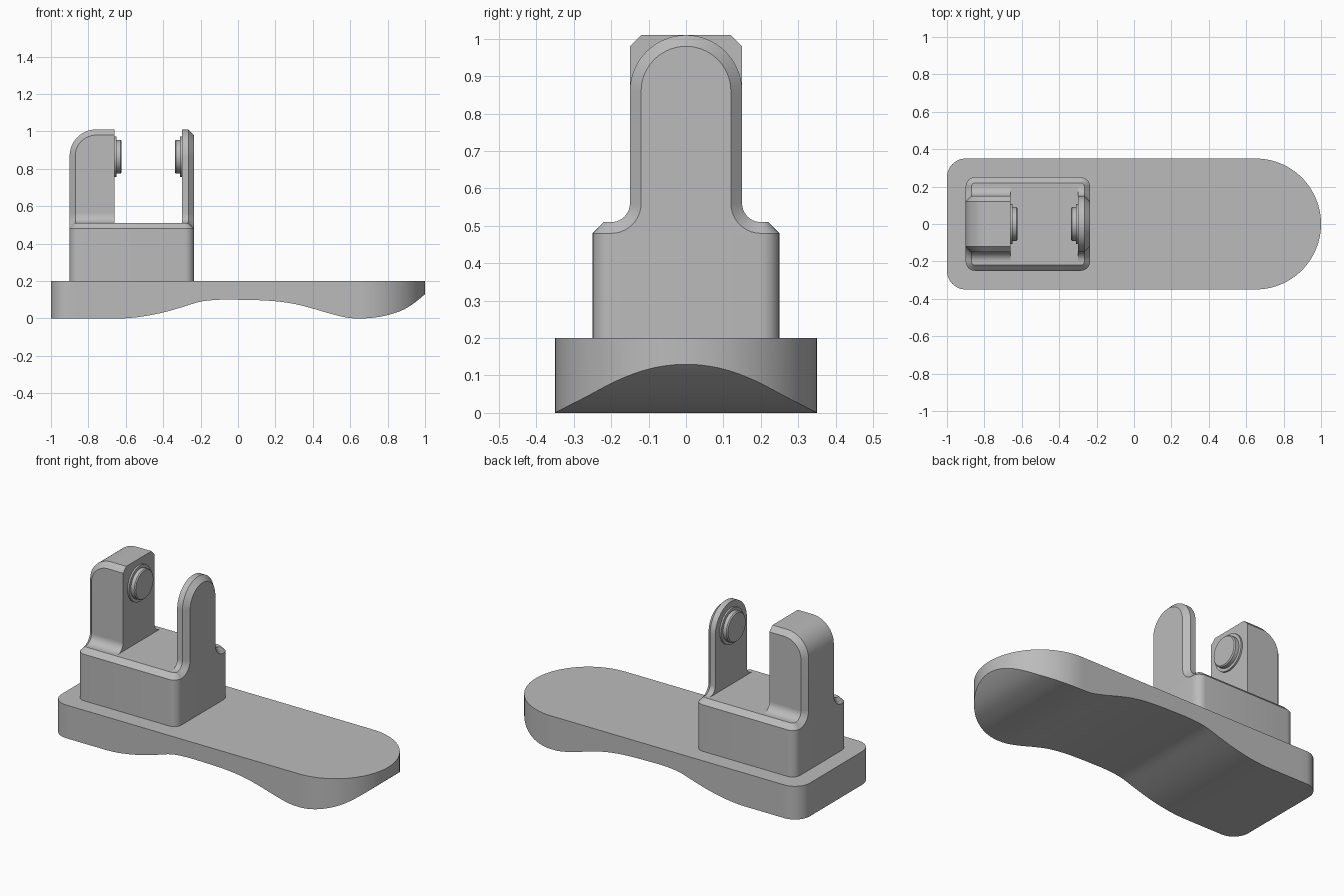
import bpy, bmesh
from math import sin, cos, pi

cube = bpy.data.objects.get("Cube")
if cube:
    bpy.data.objects.remove(cube, do_unlink=True)

grey = bpy.data.materials.new("neutral grey")
grey.use_nodes = True
colour = (0.5, 0.5, 0.5, 1)
grey.diffuse_color = colour
grey.node_tree.nodes["Principled BSDF"].inputs["Base Color"].default_value = colour


def loft(name, layers):
    """Bridge equal-length loops of points and cap both ends."""
    bm = bmesh.new()
    rings = [[bm.verts.new(p) for p in layer] for layer in layers]
    n = len(rings[0])
    for a, b in zip(rings, rings[1:]):
        for i in range(n):
            j = (i + 1) % n
            bm.faces.new((a[i], a[j], b[j], b[i]))
    bm.faces.new(rings[0])
    bm.faces.new(rings[-1])
    bmesh.ops.remove_doubles(bm, verts=bm.verts[:], dist=1e-5)
    bmesh.ops.recalc_face_normals(bm, faces=bm.faces[:])
    mesh = bpy.data.meshes.new(name)
    bm.to_mesh(mesh)
    bm.free()
    mesh.materials.append(grey)
    ob = bpy.data.objects.new(name, mesh)
    bpy.context.collection.objects.link(ob)
    bpy.ops.object.select_all(action='DESELECT')
    ob.select_set(True)
    bpy.context.view_layer.objects.active = ob
    bpy.ops.object.shade_smooth_by_angle()
    return ob


def arc(cx, cy, r, start, end, steps=10):
    """Points on an arc, angles in half turns."""
    angles = [pi * (start + (end - start) * i / steps) for i in range(steps + 1)]
    return [(cx + r * cos(a), cy + r * sin(a)) for a in angles]


# Base plate: flat top, wavy underside, rounded toe
WAVE = [0, 0, 0, 0, .001, .012, .032, .06, .09, .1, .1,
        .098, .092, .078, .053, .024, .002, .002, .018, .055, .13]


def underside(x):
    f = min(max((x + 1) * 10, 0), 19.9999)
    i = int(f)
    t = f - i
    p1, p2 = WAVE[i], WAVE[i + 1]
    p0 = WAVE[max(i - 1, 0)]
    p3 = WAVE[i + 2] if i < 19 else .235
    z = p1 + t / 2 * (p2 - p0 + t * (2 * p0 - 5 * p1 + 4 * p2 - p3
                                     + t * (3 * (p1 - p2) + p3 - p0)))
    return max(z, 0)


stations = arc(-.9, .25, .1, 1, .5)
stations += [(-.9 + 1.55 * i / 50, .35) for i in range(1, 50)]
stations += arc(.65, 0, .35, .5, 0, 32)
loft("base_plate", [[(x, -w, underside(x)), (x, w, underside(x)), (x, w, .2), (x, -w, .2)]
                    for x, w in stations])

# Bracket block: rounded corners and chamfered top rim
X0, X1, TOP, CH = -.9, -.235, .51, .03


def block_ring(o, z):
    r, pts = .05, []
    corners = [(X1 - r, .2, 0), (X0 + r, .2, .5), (X0 + r, -.2, 1), (X1 - r, -.2, 1.5)]
    for cx, cy, a in corners:
        pts += arc(cx, cy, r - o, a, a + .5, 6)
    return [(x, y, z) for x, y in pts]


loft("bracket_block", [block_ring(0, .19), block_ring(0, TOP - CH), block_ring(CH, TOP)])


# Upright outlines with flared feet; o insets the outer face
def upright_ring(x, o, round_top):
    side = arc(.2, .56, .05 + o, 1.5, 1)
    crown = arc(0, .86, .15 - o, 0, 1, 28) if round_top else []
    pts = side + crown + [(-y, z) for y, z in reversed(side)]
    return [(x, y, z) for y, z in pts]


loft("thin_lug", [upright_ring(x, o, True)
                  for x, o in ((-.3, 0), (X1 - CH, 0), (X1, CH))])
loft("post_foot", [upright_ring(x, o, False)
                   for x, o in ((-.66, 0), (X0 + CH, 0), (X0, CH))])


# Thick post with rounded outer shoulder
def post_ring(y, o):
    pts = [(X0 + o, .56), (-.66, .56), (-.66, 1.01 - o)]
    pts += arc(-.76, .87, .14 - o, .5, 1, 14)
    return [(x, y, z) for x, z in pts]


loft("thick_post", [post_ring(y, o) for y, o in ((-.15, CH), (-.12, 0), (.12, 0), (.15, CH))])


# Facing pivot pins with washers
def disc(name, x, direction, steps):
    loft(name, [[(x + direction * d, y, z) for y, z in arc(0, .865, r, 0, 2, 40)[:-1]]
                for d, r in steps])


for side, x, direction in (("right", -.66, 1), ("left", -.3, -1)):
    disc(side + "_washer", x, direction, ((-.005, .108), (.01, .108)))
    disc(side + "_pin", x, direction, ((0, .09), (.032, .09), (.038, .084)))
